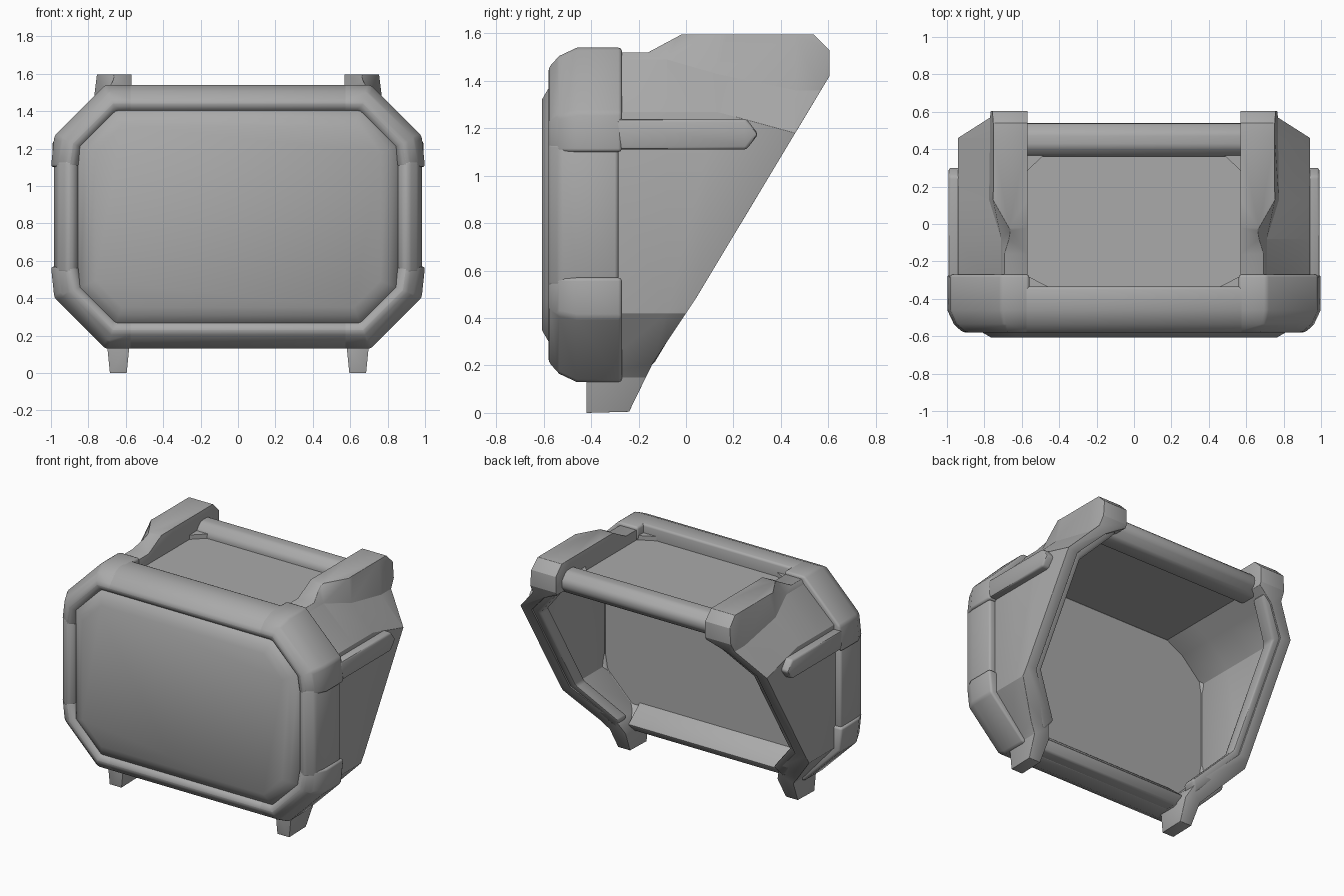
import bpy, bmesh
from math import radians

if "Cube" in bpy.data.objects:
    bpy.data.objects.remove(bpy.data.objects["Cube"])

grey = bpy.data.materials.new("mid grey")
grey.use_nodes = True
GREY = (0.4, 0.4, 0.4, 1)
grey.diffuse_color = GREY
grey.node_tree.nodes["Principled BSDF"].inputs["Base Color"].default_value = GREY

MID = 0.835          # height of the frame centre
HALF_H = 0.705       # half height of the frame
CUT = 0.29           # corner cut of the frame


def make(name, rings, loc_z=0):
    """Skin a list of equal-length rings and cap the ends."""
    bm = bmesh.new()
    rows = [[bm.verts.new(p) for p in ring] for ring in rings]
    n = len(rows[0])
    for a, b in zip(rows, rows[1:]):
        for i in range(n):
            j = (i + 1) % n
            bm.faces.new((a[i], a[j], b[j], b[i]))
    bm.faces.new(rows[0])
    bm.faces.new(rows[-1])
    bmesh.ops.recalc_face_normals(bm, faces=bm.faces)
    mesh = bpy.data.meshes.new(name)
    bm.to_mesh(mesh)
    bm.free()
    mesh.materials.append(grey)
    obj = bpy.data.objects.new(name, mesh)
    obj.location.z = loc_z
    bpy.context.collection.objects.link(obj)
    return obj


def prism(name, outline, axis, lo, hi):
    """Extrude a 2D outline along x or z."""
    place = {"x": lambda p, t: (t, p[0], p[1]),
             "z": lambda p, t: (p[0], p[1], t)}[axis]
    return make(name, [[place(p, t) for p in outline] for t in (lo, hi)])


def finish(obj, bevel=0, mirror=(False, False, False), angle=40):
    if bevel:
        mod = obj.modifiers.new("bevel", "BEVEL")
        mod.width, mod.segments = bevel, 2
        mod.limit_method, mod.angle_limit = "ANGLE", radians(30)
    if any(mirror):
        mod = obj.modifiers.new("mirror", "MIRROR")
        mod.use_axis = mirror
    bpy.ops.object.select_all(action="DESELECT")
    obj.select_set(True)
    bpy.context.view_layer.objects.active = obj
    bpy.ops.object.convert(target="MESH")
    bpy.ops.object.shade_smooth_by_angle(angle=radians(angle))


def corner(d):
    """Upper corner of the octagon, inset by d: two points (x, z)."""
    w, h, k = 1 - d, HALF_H - d, CUT - 0.586 * d
    return [(w - k, h), (w - 0.018, h - k + 0.018)]


def tube_profile(back, extra=0):
    """Tube section as (inset, y) pairs."""
    return [(extra, back), (extra, -0.46), (0.035, -0.535), (0.085, -0.58),
            (0.115, -0.58), (0.145, -0.55), (0.145, -0.34), (0.085, back)]


def tube(name, path, profile, mirror):
    """Sweep a section along a path that depends on the inset."""
    columns = [[(x, y, z) for x, z in path(d)] for d, y in profile]
    obj = make(name, list(zip(*columns)), MID)
    finish(obj, 0.02, mirror, 60)


# Front frame: four corner sleeves joined by straight bars
tube("frame_corners",
     lambda d: [(0.56, HALF_H - d), *corner(d), (1 - d, 0.265)],
     tube_profile(-0.27), (True, False, True))
tube("frame_top_and_bottom_bars",
     lambda d: [(-0.6, HALF_H - d), (0.6, HALF_H - d)],
     tube_profile(-0.335), (False, False, True))
tube("frame_side_bars",
     lambda d: [(1 - d, -0.3), (1 - d, 0.3)],
     tube_profile(-0.285, 0.017), (True, False, False))


# Front panel: shallow raised octagon
def octagon(d, y):
    (ax, az), (bx, bz) = corner(d)
    pts = [(ax, az), (bx, bz), (bx, -bz), (ax, -az)]
    pts += [(-x, z) for x, z in reversed(pts)]
    return [(x, y, z) for x, z in pts]


panel = make("front_panel", [octagon(0.09, -0.345), octagon(0.09, -0.45),
                             octagon(0.135, -0.555), octagon(0.18, -0.585),
                             octagon(0.22, -0.608)], MID)
finish(panel, angle=50)

# Side shells: wall section that grows a post at the rear, cut to the side profile
WALL = [(0.94, 0.42), (0.70, 0.15), (0.68, -0.05), (0.60, -0.05), (0.58, 0.15),
        (0.62, 0.24), (0.86, 0.48), (0.86, 1.17), (0.7, 1.33), (0.57, 1.4)]
FRONT = [(0.57, 1.63), (0.63, 1.63), (0.71, 1.49), (0.94, 1.27)] + WALL
POST = [(0.57, 1.63), (0.75, 1.63), (0.775, 1.43), (0.94, 1.27)] + WALL
REAR = [(0.57, 1.63), (0.75, 1.63), (0.77, 1.36), (0.94, 1.18)] + WALL
shell = make("side_shells", [
    [(x, y, z) for x, z in section] for y, section in
    ((-0.6, FRONT), (-0.08, FRONT), (0.13, POST), (0.46, REAR), (0.8, REAR))])
cutter = prism("side_profile_cutter", [
    (-0.42, 0), (-0.24, 0.005), (-0.14, 0.21), (0.04, 0.48), (0.605, 1.42),
    (0.605, 1.53), (0.54, 1.595), (-0.02, 1.595), (-0.16, 1.52),
    (-0.42, 1.52)], "x", 0.3, 1.3)
cutter.hide_render = True
cut = shell.modifiers.new("profile", "BOOLEAN")
cut.operation, cut.object, cut.solver = "INTERSECT", cutter, "EXACT"
finish(shell, 0.012, (True, False, False), 45)
bpy.data.objects.remove(cutter)


# Raised lip along the slanted rear opening
def rear_y(z):
    return 0.028 + (z - 0.48) * 0.601


INNER = [(0.62, 1.36), (0.815, 1.15), (0.815, 0.50), (0.59, 0.26)]
OUTER = [(0.68, 1.42), (0.89, 1.20), (0.89, 0.45), (0.64, 0.19)]
lip = make("rear_lips", [
    [(x, rear_y(z) - depth, z) for (x, z), depth in
     ((a, 0), (b, 0), (b, 0.1), (a, 0.1))] for a, b in zip(INNER, OUTER)])
finish(lip, 0.015, (True, False, False))

# Side rods with pointed ends
rod = prism("side_rods", [(-0.29, 1.11), (0.255, 1.11), (0.305, 1.175),
                          (0.255, 1.24), (-0.29, 1.24)], "x", 0.88, 0.992)
finish(rod, 0.014, (True, False, False))

# Roof: rear bar, recessed panel and corner gussets
bar = prism("rear_top_bar", [(0.36, 1.37), (0.48, 1.37), (0.54, 1.43),
                             (0.54, 1.48), (0.49, 1.53), (0.41, 1.53),
                             (0.36, 1.48)], "x", -0.62, 0.62)
finish(bar, 0.02)
roof = prism("roof_panel", [(-0.62, -0.42), (0.62, -0.42), (0.62, 0.42),
                            (-0.62, 0.42)], "z", 1.40, 1.45)
finish(roof)
for name, y, step, run in (("rear_gussets", 0.37, -0.09, 0.48),
                           ("front_gussets", -0.345, 0.07, 0.44)):
    gusset = prism(name, [(0.6, y), (run, y), (0.575, y + step),
                          (0.6, y + step)], "z", 1.405, 1.48)
    finish(gusset, mirror=(True, False, False))

# Sloped sill along the lower back of the frame
sill = prism("lower_sill", [(-0.5, 0.16), (-0.42, 0.132), (-0.27, 0.132),
                            (-0.22, 0.19), (-0.35, 0.30)], "x", -0.6, 0.6)
finish(sill, 0.012)
